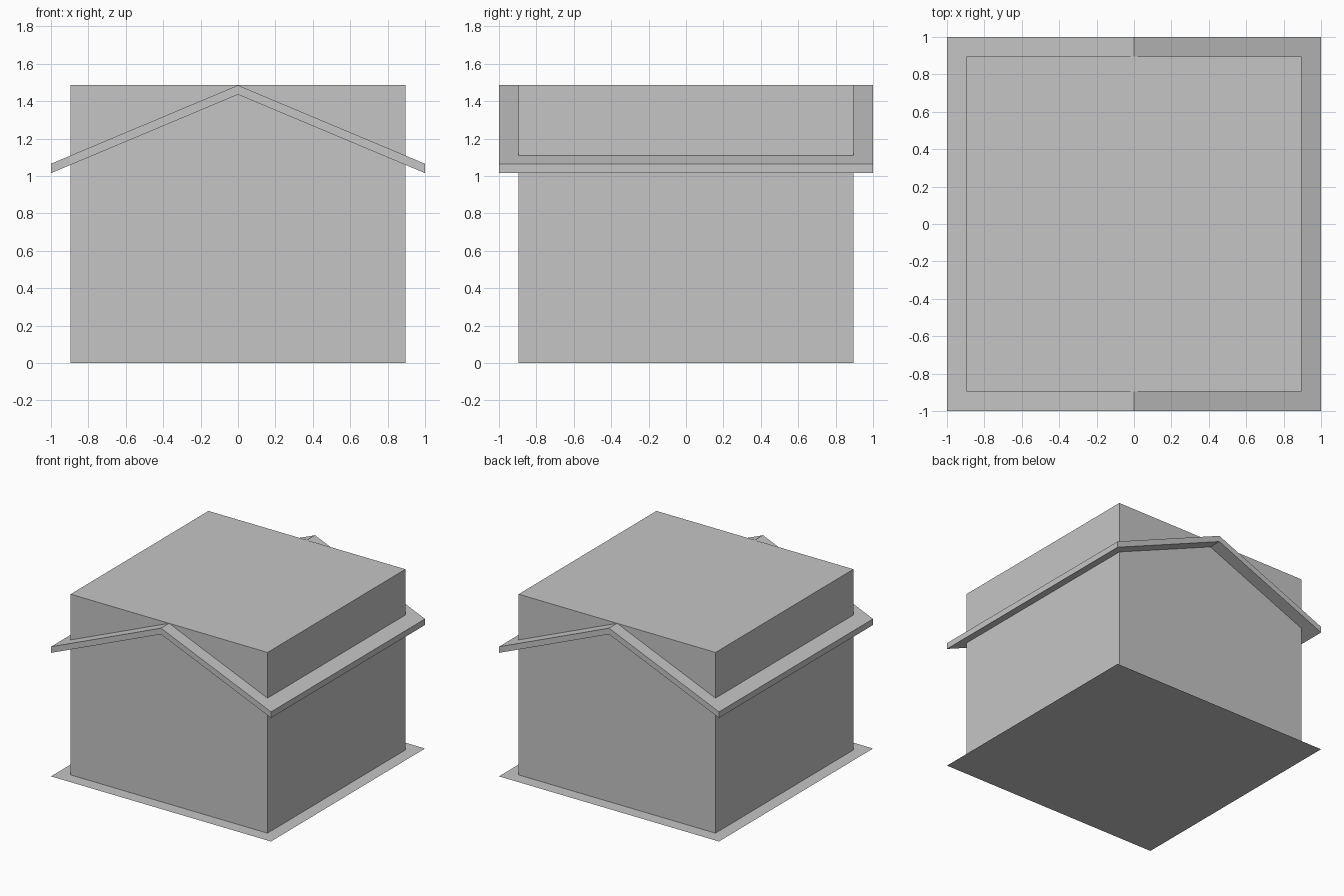
import bpy
import bmesh

cube = bpy.data.objects.get("Cube")
if cube:
    bpy.data.objects.remove(cube, do_unlink=True)

GREY = (0.56, 0.56, 0.56, 1)
grey = bpy.data.materials.new("plain grey")
grey.use_nodes = True
grey.diffuse_color = GREY
grey.node_tree.nodes["Principled BSDF"].inputs["Base Color"].default_value = GREY

HALF = 1.0          # roof and ground half width
WALL = 0.895        # wall half width
RIDGE = 1.485       # height of ridge and wall top
EAVE = 1.065        # upper edge of the eaves
THICK = 0.05        # vertical roof thickness


def add_object(name, bm):
    mesh = bpy.data.meshes.new(name)
    bm.to_mesh(mesh)
    bm.free()
    mesh.materials.append(grey)
    obj = bpy.data.objects.new(name, mesh)
    bpy.context.collection.objects.link(obj)
    return obj


# Ground: a single flat sheet
bm = bmesh.new()
bmesh.ops.create_grid(bm, x_segments=1, y_segments=1, size=HALF)
add_object("ground_sheet", bm)

# Walls: a plain block that reaches up to the ridge
bm = bmesh.new()
bmesh.ops.create_cube(bm, size=1)
bmesh.ops.scale(bm, vec=(2 * WALL, 2 * WALL, RIDGE), verts=bm.verts)
bmesh.ops.translate(bm, vec=(0, 0, RIDGE / 2), verts=bm.verts)
add_object("wall_block", bm)

# Roof: a gable profile extruded from front to back
bm = bmesh.new()
top = [(-HALF, EAVE), (0, RIDGE), (HALF, EAVE)]
profile = top + [(x, z - THICK) for x, z in reversed(top)]
face = bm.faces.new([bm.verts.new((x, -HALF, z)) for x, z in profile])
result = bmesh.ops.extrude_face_region(bm, geom=[face], use_keep_orig=True)
back = [v for v in result["geom"] if isinstance(v, bmesh.types.BMVert)]
bmesh.ops.translate(bm, vec=(0, 2 * HALF, 0), verts=back)
bmesh.ops.recalc_face_normals(bm, faces=bm.faces)
add_object("gable_roof", bm)
